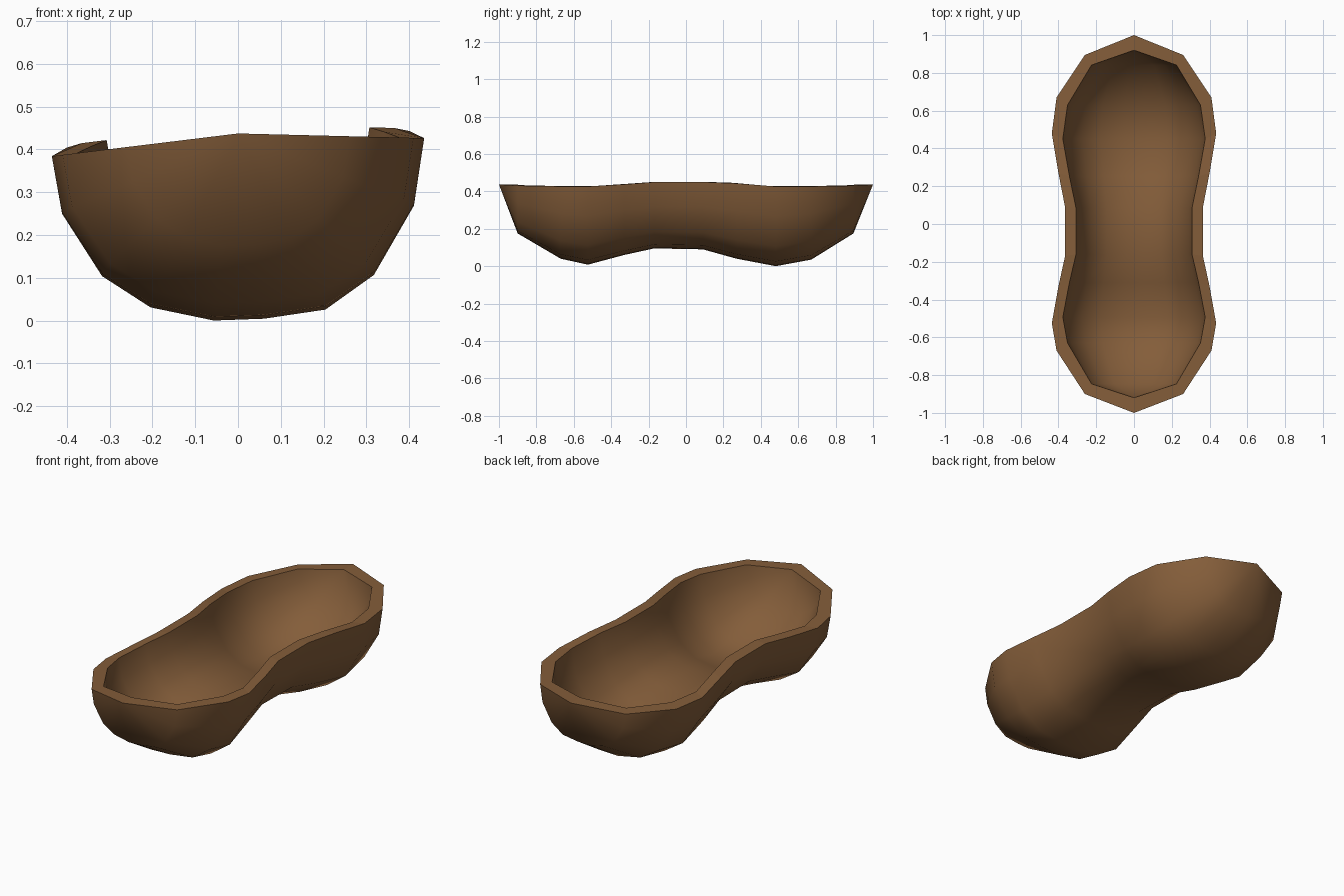
import bpy, bmesh

if "Cube" in bpy.data.objects:
    bpy.data.objects.remove(bpy.data.objects["Cube"])

brown = bpy.data.materials.new("shell brown")
brown.diffuse_color = (0.23, 0.11, 0.042, 1)
brown.use_nodes = True
brown.node_tree.nodes["Principled BSDF"].inputs["Base Color"].default_value = brown.diffuse_color

# Stations along the length: y, outer half width, outer floor height
STATIONS = [(-0.90, 0.26, 0.175), (-0.67, 0.41, 0.04), (-0.525, 0.435, 0.008),
            (-0.33, 0.40, 0.06), (-0.17, 0.365, 0.095), (0.09, 0.365, 0.09),
            (0.27, 0.40, 0.04), (0.48, 0.435, 0.0), (0.67, 0.41, 0.035),
            (0.895, 0.26, 0.175)]
# Cross-section: fraction of half width, fraction of depth
SECTION = [(-1, 1), (-.945, .65), (-.73, .27), (-.47, .08), (-.13, 0),
           (.14, .01), (.47, .06), (.73, .25), (.945, .63), (1, 1)]
WALL = 0.06


def rim_height(x, y):
    """Slightly tilted rim, raised a little at the waist."""
    z = 0.437 + (0.122 * x if x < 0 else -0.025 * x)
    return z + 0.022 * max(0.0, min(1.0, (0.45 - abs(y)) / 0.25))


def skin(bm, inner):
    """Loft one side of the wall; return its rim as a loop of vertices."""
    rings = []
    for y, w, floor in STATIONS:
        if inner:
            y *= 0.94
            w -= 0.058 if abs(y) < 0.8 else 0.035
            floor += WALL
        ring = []
        for u, v in SECTION:
            top = rim_height(w if u > 0 else -w, y)
            ring.append(bm.verts.new((u * w, y, floor + v * (top - floor))))
        rings.append(ring)
    tip = 0.92 if inner else 1.0
    front = bm.verts.new((0, -tip, rim_height(0, -tip)))
    back = bm.verts.new((0, tip, rim_height(0, tip)))
    for a, b in zip(rings, rings[1:]):
        for i in range(len(SECTION) - 1):
            bm.faces.new((a[i], b[i], b[i + 1], a[i + 1]))
    for i in range(len(SECTION) - 1):
        bm.faces.new((front, rings[0][i], rings[0][i + 1]))
        bm.faces.new((back, rings[-1][i + 1], rings[-1][i]))
    return ([front] + [r[-1] for r in rings] + [back]
            + [r[0] for r in reversed(rings)])


# Hollow half shell with a flat rim joining outside and inside
bm = bmesh.new()
outer, inside = skin(bm, False), skin(bm, True)
rim = []
for i in range(len(outer)):
    j = (i + 1) % len(outer)
    rim.append(bm.faces.new((outer[i], outer[j], inside[j], inside[i])))
bmesh.ops.recalc_face_normals(bm, faces=bm.faces)
for f in bm.faces:
    f.smooth = True
# Crisp rim edges, soft walls
for f in rim:
    f.smooth = False
    for e in f.edges:
        e.smooth = False
mesh = bpy.data.meshes.new("nut_half_shell")
bm.to_mesh(mesh)
bm.free()
mesh.materials.append(brown)
shell = bpy.data.objects.new("nut_half_shell", mesh)
bpy.context.collection.objects.link(shell)
